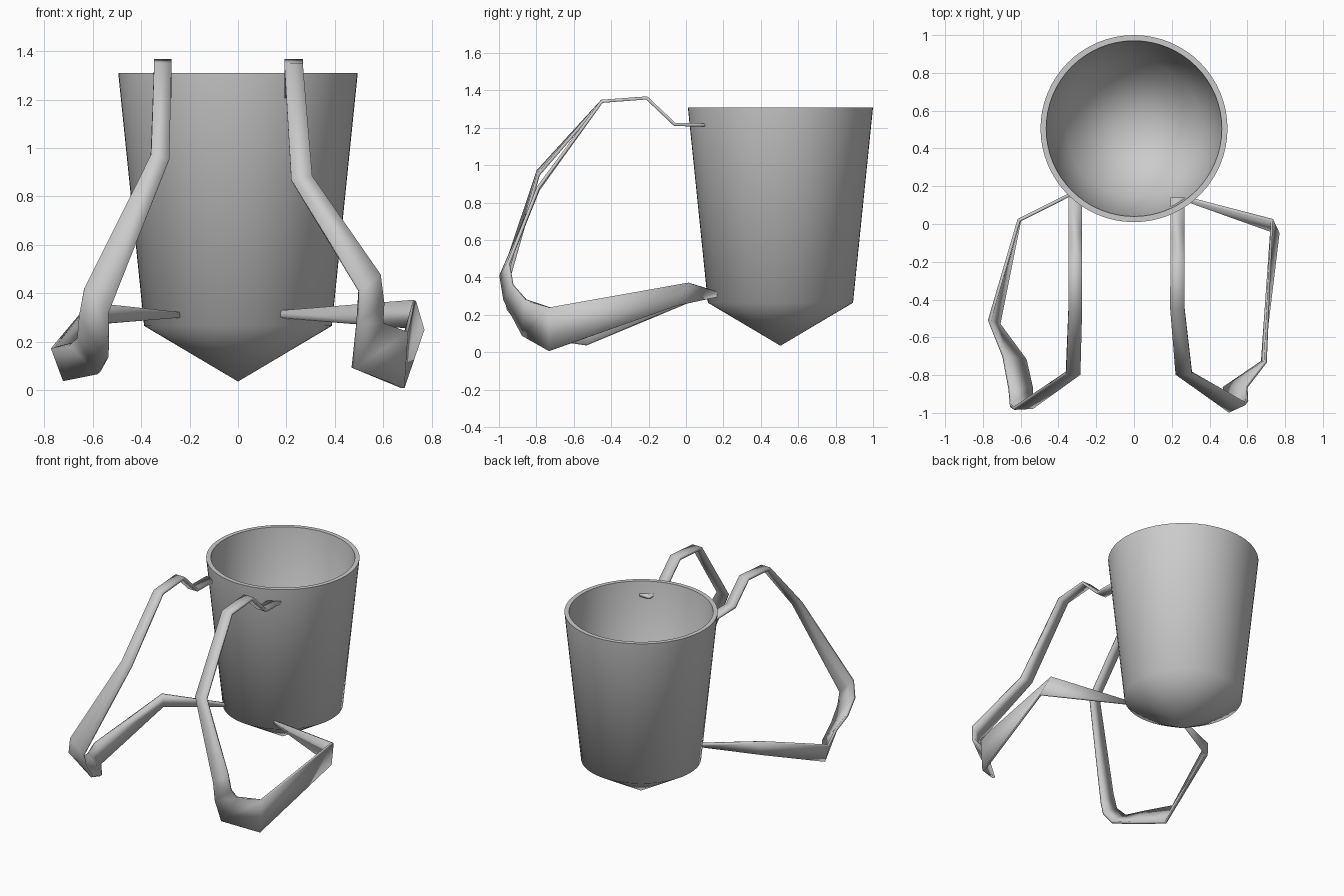
import bpy, bmesh, math

if "Cube" in bpy.data.objects:
    bpy.data.objects.remove(bpy.data.objects["Cube"])


def finish(name, bm, smooth_angle):
    bmesh.ops.recalc_face_normals(bm, faces=bm.faces)
    mesh = bpy.data.meshes.new(name)
    bm.to_mesh(mesh)
    bm.free()
    ob = bpy.data.objects.new(name, mesh)
    bpy.context.collection.objects.link(ob)
    bpy.ops.object.select_all(action='DESELECT')
    ob.select_set(True)
    bpy.context.view_layer.objects.active = ob
    bpy.ops.object.shade_smooth_by_angle(angle=math.radians(smooth_angle))
    return ob


# Tapered basket with a conical base, open at the top
def lathe(name, profile, centre, segments=64):
    bm = bmesh.new()
    rings = []
    for r, z in profile:
        n = 1 if r == 0 else segments
        rings.append([bm.verts.new((centre[0] + r * math.cos(2 * math.pi * i / n),
                                    centre[1] + r * math.sin(2 * math.pi * i / n), z))
                      for i in range(n)])
    for a, b in zip(rings, rings[1:]):
        for i in range(segments):
            j = (i + 1) % segments
            quad = [a[i % len(a)], a[j % len(a)], b[j % len(b)], b[i % len(b)]]
            bm.faces.new(list(dict.fromkeys(quad)))
    return finish(name, bm, 65)


lathe("basket", [(0, 0.035), (0.388, 0.265), (0.495, 1.31),
                 (0.465, 1.31), (0.360, 0.285), (0, 0.07)], (0, 0.505))


# Carrying straps: thin ribbons given by their two edges
def strap(name, x0, x1, lower):
    upper = [(0.14, 1.215), (-0.06, 1.218), (-0.21, 1.36), (-0.45, 1.342)]
    pairs = [((x0, y, z), (x1, y, z)) for y, z in upper] + lower
    bm = bmesh.new()
    rows = [[bm.verts.new(p) for p in pair] for pair in pairs]
    for (a, b), (c, d) in zip(rows, rows[1:]):
        bm.faces.new((a, b, d, c))
    ob = finish(name, bm, 50)
    mod = ob.modifiers.new("thickness", 'SOLIDIFY')
    mod.thickness = 0.018
    mod.offset = 0
    return ob


strap("left_strap", -0.347, -0.275, [
    ((-0.36, -0.79, 0.97), (-0.285, -0.79, 0.95)),
    ((-0.635, -0.975, 0.42), (-0.535, -0.97, 0.32)),
    ((-0.655, -0.96, 0.31), (-0.535, -0.95, 0.23)),
    ((-0.66, -0.87, 0.22), (-0.54, -0.87, 0.13)),
    ((-0.69, -0.70, 0.19), (-0.575, -0.72, 0.07)),
    ((-0.765, -0.51, 0.175), (-0.715, -0.53, 0.04)),
    ((-0.61, 0.02, 0.36), (-0.605, 0.02, 0.27)),
    ((-0.23, 0.21, 0.32), (-0.23, 0.21, 0.30)),
])

strap("right_strap", 0.192, 0.268, [
    ((0.22, -0.79, 0.87), (0.307, -0.79, 0.88)),
    ((0.50, -0.99, 0.41), (0.588, -0.95, 0.475)),
    ((0.495, -0.97, 0.28), (0.60, -0.93, 0.36)),
    ((0.475, -0.87, 0.09), (0.595, -0.86, 0.28)),
    ((0.68, -0.73, 0.008), (0.695, -0.73, 0.24)),
    ((0.762, -0.05, 0.25), (0.73, 0.02, 0.37)),
    ((0.17, 0.165, 0.30), (0.17, 0.165, 0.325)),
])
